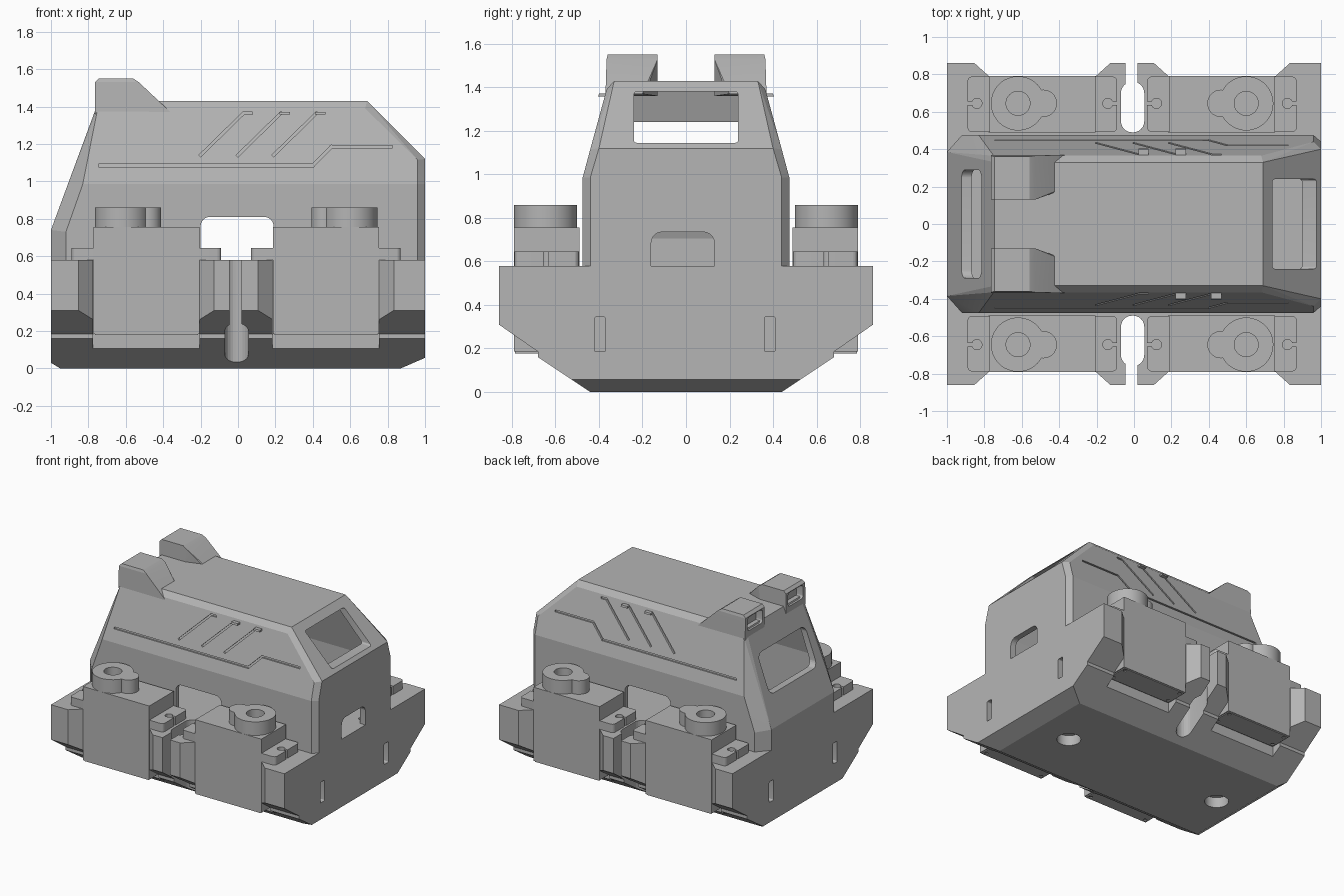
import bpy, bmesh, math
from mathutils import Vector

cube = bpy.data.objects.get("Cube")
if cube:
    bpy.data.objects.remove(cube)

grey = bpy.data.materials.new("plain grey")
grey.use_nodes = True
COLOUR = (0.46, 0.46, 0.46, 1)
grey.diffuse_color = COLOUR
grey.node_tree.nodes["Principled BSDF"].inputs["Base Color"].default_value = COLOUR


def finish(name, bm):
    bmesh.ops.recalc_face_normals(bm, faces=bm.faces)
    me = bpy.data.meshes.new(name)
    bm.to_mesh(me)
    bm.free()
    me.materials.append(grey)
    ob = bpy.data.objects.new(name, me)
    bpy.context.collection.objects.link(ob)
    return ob


def prism(name, outline, axis, lo, hi):
    """Extrude a 2D outline along an axis from lo to hi."""
    def place(p, d):
        return {"x": (d, *p), "y": (p[0], d, p[1]), "z": (*p, d)}[axis]
    bm = bmesh.new()
    a = [bm.verts.new(place(p, lo)) for p in outline]
    b = [bm.verts.new(place(p, hi)) for p in outline]
    bm.faces.new(a)
    bm.faces.new(b[::-1])
    for i in range(len(a)):
        j = (i + 1) % len(a)
        bm.faces.new((a[i], b[i], b[j], a[j]))
    return finish(name, bm)


def hull(name, points):
    bm = bmesh.new()
    for p in points:
        bm.verts.new(p)
    bmesh.ops.convex_hull(bm, input=bm.verts)
    bmesh.ops.dissolve_limit(bm, angle_limit=0.02, verts=bm.verts, edges=bm.edges)
    return finish(name, bm)


def rounded(x0, x1, y0, y1, r, n=6):
    pts = []
    for k, (cx, cy) in enumerate([(x1 - r, y1 - r), (x0 + r, y1 - r), (x0 + r, y0 + r), (x1 - r, y0 + r)]):
        for i in range(n + 1):
            a = math.pi / 2 * (k + i / n)
            pts.append((cx + r * math.cos(a), cy + r * math.sin(a)))
    return pts


def rect(x0, x1, y0, y1):
    return [(x0, y0), (x1, y0), (x1, y1), (x0, y1)]


def circle(cx, cy, r, n=48):
    return [(cx + r * math.cos(math.tau * i / n), cy + r * math.sin(math.tau * i / n)) for i in range(n)]


def combine(ob, others, op="DIFFERENCE"):
    for other in others:
        mod = ob.modifiers.new("cut", "BOOLEAN")
        mod.operation, mod.solver, mod.object = op, "EXACT", other
        deps = bpy.context.evaluated_depsgraph_get()
        me = bpy.data.meshes.new_from_object(ob.evaluated_get(deps))
        ob.modifiers.clear()
        ob.data = me
        bpy.data.objects.remove(other)
    return ob


def both(y0, y1, s):
    return sorted((s * y0, s * y1))


# Lower body: cross-section along x, then pockets and slots
half = [(0.44, 0), (0.68, 0.16), (0.68, 0.185), (0.86, 0.31), (0.86, 0.58)]
body = prism("lower_body", half + [(-y, z) for y, z in reversed(half)], "x", -1, 1)
cuts = [prism("c", [(0.87, 0), (0.87, -0.1), (1.1, -0.1), (1.1, 0.1)], "y", -1, 1),
        prism("c", [(-0.95, 0), (-0.95, -0.1), (-1.1, -0.1), (-1.1, 0.09)], "y", -1, 1)]
for s in (1, -1):
    for c in (-0.49, 0.47):
        cuts.append(prism("c", rect(c - 0.285, c + 0.285, *both(0.49, 1, s)), "z", 0.185, 1))
        cuts.append(prism("c", rect(c - 0.285, c + 0.285, *both(0.6, 1, s)), "z", -0.1, 0.2))
        cuts.append(prism("c", [(c - 0.285, s * 0.79), (c + 0.285, s * 0.79), (c + 0.385, s * 0.88),
                                (c - 0.385, s * 0.88)], "z", -0.1, 1))
    cuts.append(prism("c", rounded(-0.07, 0.055, *both(0.49, 0.76, s), 0.06), "z", -0.1, 1))
    cuts.append(prism("c", rect(-0.045, 0.02, *both(0.7, 1, s)), "z", -0.1, 1))
    for y in (-0.395, 0.385):
        cuts.append(prism("c", rounded(y - 0.025, y + 0.025, 0.185, 0.345, 0.008), "x", *both(0.95, 1.1, s)))
for x in (0.6, -0.76):
    cuts.append(prism("c", circle(x, 0, 0.085), "z", -0.1, 0.08))
cuts.append(prism("c", circle(0.92, 0.2, 0.023, 24), "z", 0.5, 0.7))
combine(body, cuts)

# Upper cover: faceted hollow shell
corner = [(1, .44, .58), (.96, .475, .58), (1, .44, .985), (.96, .475, .985), (1, .40, 1.12),
          (.96, .44, 1.115), (.69, .33, 1.43), (.68, .365, 1.39), (-1, .385, .58), (-1, .385, .74),
          (-.92, .475, .58), (-.92, .475, .73), (-.83, .475, .985), (-.75, .365, 1.39),
          (-.76, .31, 1.385), (-.745, .33, 1.43)]
corner += [(x, -y, z) for x, y, z in corner]
cover = hull("upper_cover", corner)
cavity = hull("c", [(x * 0.955, y * 0.92, 0.5 if z < 0.6 else z - 0.035) for x, y, z in corner])
combine(cover, [cavity])

# Side arches, front window, rear window, front port
cuts = [prism("c", rounded(-0.2, 0.19, 0.5, 0.81, 0.05), "y", -1, 1),
        prism("c", rounded(-0.16, 0.13, 0.5, 0.735, 0.05), "x", 0.9, 1.1),
        prism("c", rounded(-0.24, 0.24, 1.145, 1.38, 0.015), "x", 0.5, 1.1),
        prism("c", rounded(-0.29, 0.29, 0.95, 1.24, 0.05), "x", -1.1, -0.7)]


def groove(a, b, s, w=0.007):
    """Thin cutter lying along the sloping cover side, from a to b in x and z."""
    a, b = Vector(a), Vector(b)
    t = (b - a).normalized() * w
    n = Vector((-t.y, t.x))
    pts = []
    for d in (-0.013, 0.03):
        for p in (a - t + n, a - t - n, b + t - n, b + t + n):
            pts.append((p.x, s * (0.475 - 0.272 * (p.y - 0.985) + d), p.y))
    return hull("c", pts)


# Engraved side lines
for s in (1, -1):
    lines = [((-0.74, 1.085), (0.4, 1.085)), ((0.4, 1.085), (0.5, 1.185)), ((0.5, 1.185), (0.82, 1.185))]
    for x in (-0.2, 0, 0.19):
        lines += [((x, 1.14), (x + 0.23, 1.365)), ((x + 0.23, 1.365), (x + 0.27, 1.365))]
    cuts += [groove(a, b, s) for a, b in lines]
combine(cover, cuts)

# Roof pods with a recess facing the rear
for s, side in ((1, "left"), (-1, "right")):
    pts = []
    for x, z, y0, y1 in [(-.765, 1.36, .13, .37), (-.765, 1.53, .13, .365), (-.745, 1.55, .13, .36),
                         (-.56, 1.55, .13, .36), (-.53, 1.53, .13, .365), (-.42, 1.42, .17, .365),
                         (-.36, 1.37, .2, .37), (-.55, 1.36, .13, .37)]:
        pts += [(x, s * y0, z), (x, s * y1, z)]
    pod = hull(side + "_roof_pod", pts)
    combine(pod, [prism("c", rounded(*both(0.155, 0.34, s), 1.42, 1.525, 0.025), "x", -0.9, -0.71)])


# Motor units: body, mounting flange and round output head
def motor(name, c, d, s):
    y = 0.645 * s
    prism(name + "_body", rect(c - 0.283, c + 0.283, *both(0.49, 0.79, s)), "z", 0.185, 0.755)
    flange = prism(name + "_flange", rounded(c - 0.4, c + 0.4, *both(0.492, 0.788, s), 0.025), "z", 0.58, 0.645)
    holes = []
    for e in (-1, 1):
        holes.append(prism("c", circle(c + e * 0.35, y, 0.027, 24), "z", 0.57, 0.7))
        holes.append(prism("c", rect(*sorted((c + e * 0.36, c + e * 0.45)), y - 0.01, y + 0.01), "z", 0.57, 0.7))
    combine(flange, holes)
    h = c - d * 0.13
    head = prism(name + "_head", circle(h, y, 0.145), "z", 0.755, 0.86)
    combine(head, [prism("c", circle(h + d * 0.135, y, 0.073), "z", 0.755, 0.86)], "UNION")
    combine(head, [prism("c", circle(h, y, 0.064), "z", 0.78, 0.9)])
    # Screw holes in a thin plate underneath
    plate = prism(name + "_base_plate", rect(c - 0.275, c + 0.275, *both(0.61, 0.785, s)), "z", 0.178, 0.186)
    combine(plate, [prism("c", circle(c + e * 0.25, s * py, 0.013, 16), "z", 0.1, 0.2)
                    for e in (-1, 1) for py in (0.635, 0.76)])


for s, side in ((1, "back"), (-1, "front")):
    motor(side + "_right_motor", -0.49, 1, s)
    motor(side + "_left_motor", 0.47, -1, s)

# Smooth only the finely curved parts
bpy.ops.object.select_all(action="DESELECT")
for ob in bpy.context.collection.objects:
    if ob.type == "MESH" and grey.name in ob.data.materials:
        ob.select_set(True)
        bpy.context.view_layer.objects.active = ob
bpy.ops.object.shade_smooth_by_angle(angle=math.radians(10))
